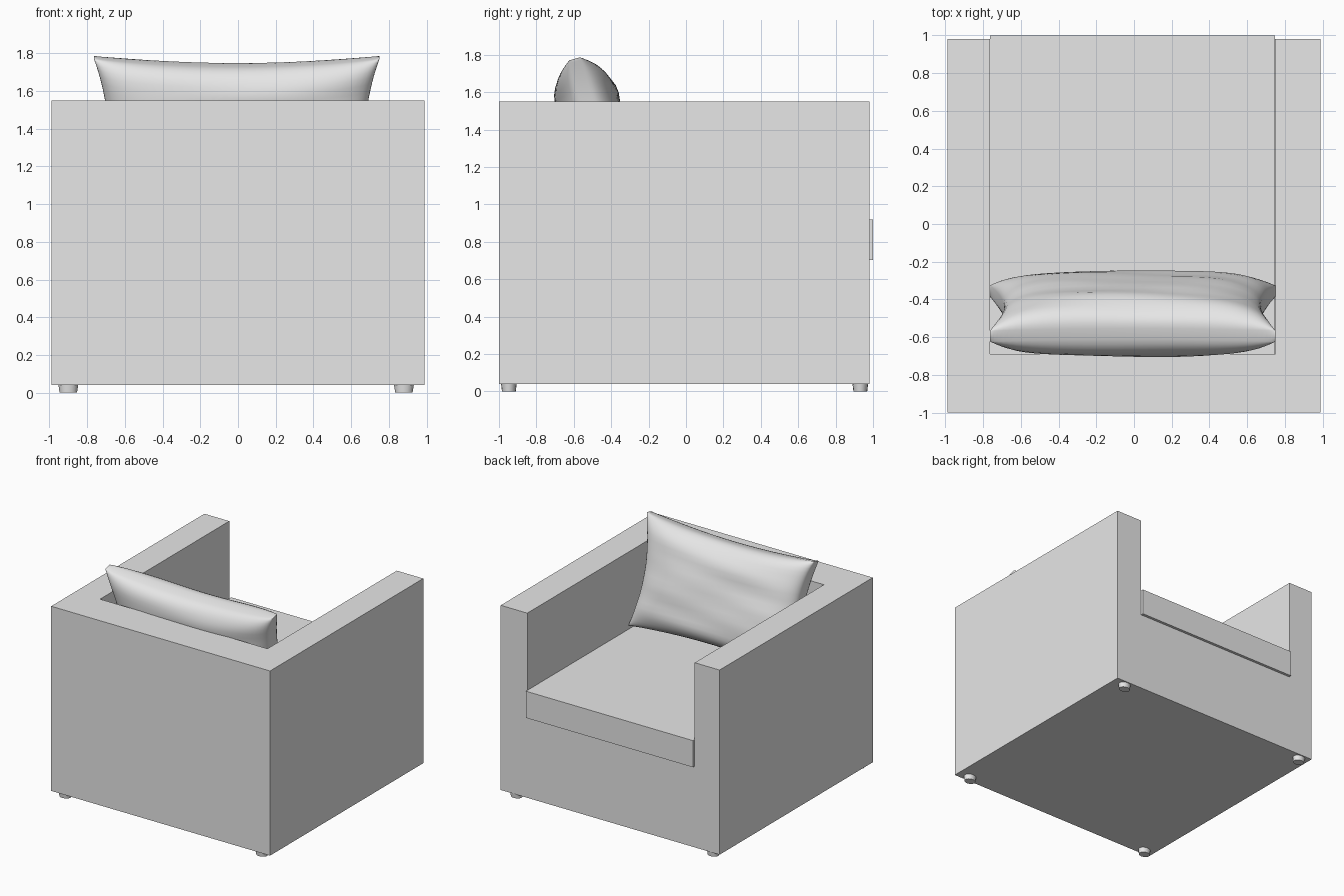
import bpy
import bmesh
from math import sin, pi, radians
from mathutils import Matrix, Vector

cube = bpy.data.objects.get("Cube")
if cube:
    bpy.data.objects.remove(cube, do_unlink=True)

grey = bpy.data.materials.new("light_grey")
grey.use_nodes = True
grey.diffuse_color = (0.8, 0.8, 0.8, 1)
grey.node_tree.nodes["Principled BSDF"].inputs["Base Color"].default_value = (0.8, 0.8, 0.8, 1)


def add_object(name, bm):
    bmesh.ops.recalc_face_normals(bm, faces=bm.faces)
    mesh = bpy.data.meshes.new(name)
    bm.to_mesh(mesh)
    bm.free()
    mesh.materials.append(grey)
    obj = bpy.data.objects.new(name, mesh)
    bpy.context.collection.objects.link(obj)
    return obj


def activate(obj):
    bpy.ops.object.select_all(action="DESELECT")
    obj.select_set(True)
    bpy.context.view_layer.objects.active = obj


def box(name, low, high):
    low, high = Vector(low), Vector(high)
    bm = bmesh.new()
    bmesh.ops.create_cube(bm, size=1)
    for v in bm.verts:
        v.co = (low + high) / 2 + v.co * (high - low)
    return add_object(name, bm)


# Frame: one block with the seating recess cut out, leaving arms, back and base
frame = box("frame", (-0.99, -1, 0.04), (0.99, 0.98, 1.55))
cutter = box("recess_cutter", (-0.765, -0.69, 0.7), (0.75, 1.2, 1.8))
cutter.hide_render = True
cut = frame.modifiers.new("recess", "BOOLEAN")
cut.operation = "DIFFERENCE"
cut.solver = "EXACT"
cut.object = cutter
activate(frame)
bpy.ops.object.modifier_apply(modifier=cut.name)
bpy.data.objects.remove(cutter, do_unlink=True)

# Seat slab, standing slightly proud of the base
box("seat_cushion", (-0.763, -0.69, 0.702), (0.748, 1, 0.92))

# Short round feet under the four corners
for side, x in (("right", -0.9), ("left", 0.88)):
    for end, y in (("rear", -0.947), ("open", 0.932)):
        bm = bmesh.new()
        bmesh.ops.create_cone(bm, cap_ends=True, segments=16, radius1=0.046,
                              radius2=0.053, depth=0.045)
        bmesh.ops.scale(bm, vec=(1, 0.8, 1), verts=bm.verts)
        bmesh.ops.translate(bm, vec=(x, y, 0.0225), verts=bm.verts)
        foot = add_object(f"{end}_{side}_foot", bm)
        activate(foot)
        bpy.ops.object.shade_smooth_by_angle(angle=radians(40))


# Back pillow: two bulging sheets with pinched corners, joined by a thin rim
def pillow_point(s, t, face):
    u, v = sin(s * pi / 2), sin(t * pi / 2)
    swell = max(0, (1 - u ** 4) * (1 - v ** 4)) ** 0.5
    folds = sin(7 * v + 2 * u + face) * sin(3 * u - 2 * v) + 0.5 * sin(13 * v - 3 * u)
    depth = 0.03 + swell * (0.143 + 0.007 * folds)
    return Vector((0.757 * u * (1 - 0.1 * (1 - v * v)), face * depth,
                   0.435 * v * (1 - 0.1 * (1 - u * u))))


bm = bmesh.new()
rims = []
for face in (-1, 1):
    grid = bmesh.ops.create_grid(bm, x_segments=36, y_segments=24, size=1)["verts"]
    for v in grid:
        v.co = pillow_point(v.co.x, v.co.y, face)
    rims += [e for e in {e for v in grid for e in v.link_edges} if e.is_boundary]
bmesh.ops.bridge_loops(bm, edges=rims)
lean = Matrix.Translation((-0.007, -0.475, 1.36)) @ Matrix.Rotation(radians(16), 4, "X")
bm.transform(lean)
pillow = add_object("back_pillow", bm)
activate(pillow)
bpy.ops.object.shade_smooth_by_angle(angle=radians(50))
